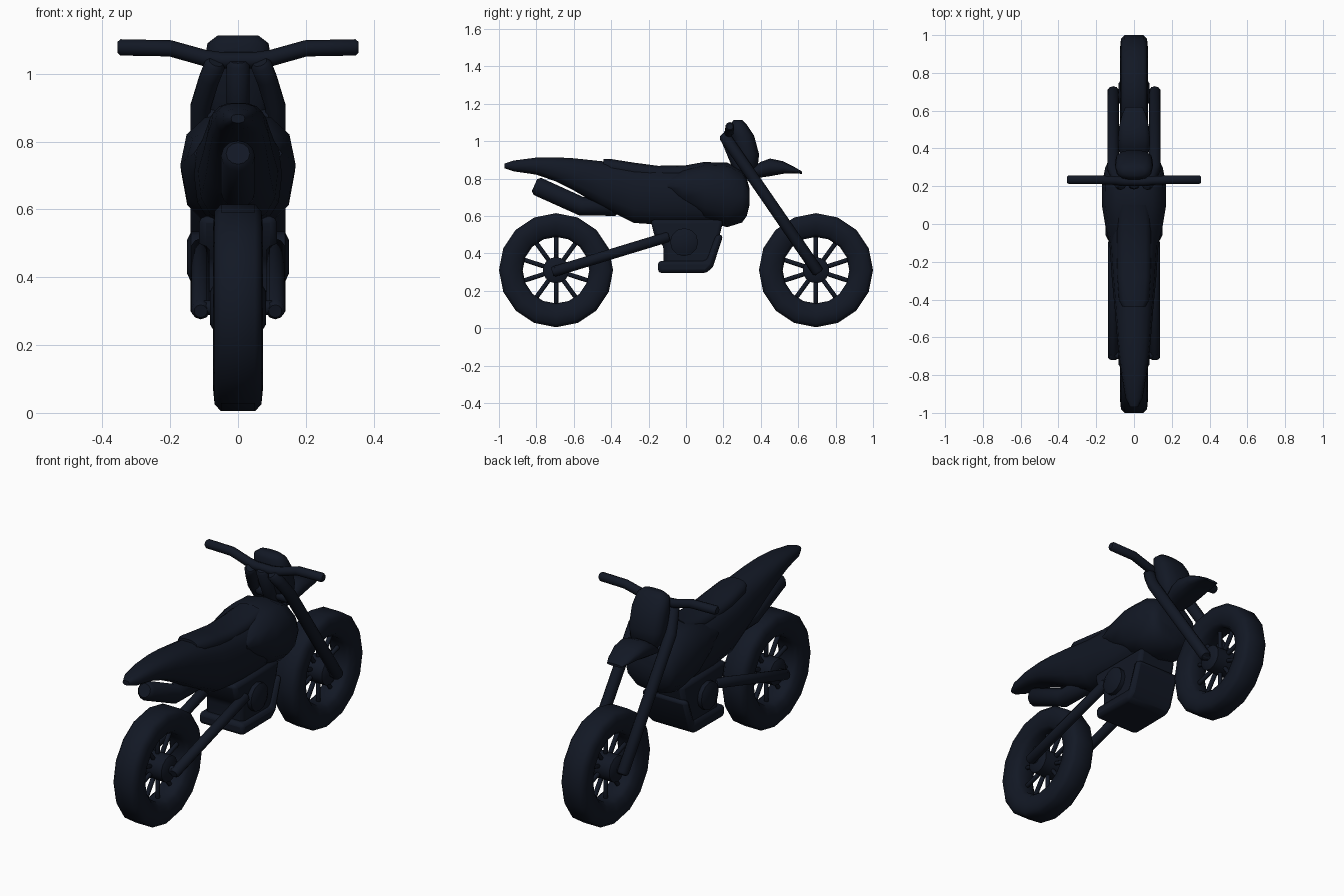
import bpy, bmesh, math
from mathutils import Vector

if "Cube" in bpy.data.objects:
    bpy.data.objects.remove(bpy.data.objects["Cube"])

mat = bpy.data.materials.new("dark_navy")
mat.diffuse_color = (0.006, 0.009, 0.018, 1)
mat.use_nodes = True
mat.node_tree.nodes["Principled BSDF"].inputs["Base Color"].default_value = mat.diffuse_color


def finish(bm, name, angle=40):
    bmesh.ops.recalc_face_normals(bm, faces=bm.faces)
    me = bpy.data.meshes.new(name)
    bm.to_mesh(me)
    bm.free()
    ob = bpy.data.objects.new(name, me)
    bpy.context.collection.objects.link(ob)
    me.materials.append(mat)
    bpy.ops.object.select_all(action='DESELECT')
    ob.select_set(True)
    bpy.context.view_layer.objects.active = ob
    bpy.ops.object.shade_smooth_by_angle(angle=math.radians(angle))
    return ob


def skin(bm, rings, caps=True):
    loops = [[bm.verts.new(p) for p in r] for r in rings]
    n = len(loops[0])
    for a, b in zip(loops, loops[1:]):
        for i in range(n):
            j = (i + 1) % n
            bm.faces.new((a[i], a[j], b[j], b[i]))
    if caps:
        bm.faces.new(loops[0])
        bm.faces.new(loops[-1])
    return loops


def loft(name, sections, axis='y', power=2.6, n=14):
    """Sections: (position, low, high, half width), rounded cross-sections."""
    rings = []
    for t, lo, hi, w in sections:
        ring = []
        for k in range(n):
            a = 2 * math.pi * k / n
            c, s = math.cos(a), math.sin(a)
            x = w * math.copysign(abs(c) ** (2 / power), c)
            v = (lo + hi) / 2 + (hi - lo) / 2 * math.copysign(abs(s) ** (2 / power), s)
            ring.append((x, t, v) if axis == 'y' else (x, v, t))
        rings.append(ring)
    bm = bmesh.new()
    skin(bm, rings)
    return finish(bm, name, 50)


def tube(name, points, radius, n=10):
    """Round bar through points with slightly rounded ends."""
    pts = [Vector(p) for p in points]
    d0 = (pts[1] - pts[0]).normalized()
    d1 = (pts[-1] - pts[-2]).normalized()
    e = radius * 0.35
    path = [pts[0], pts[0] + d0 * e] + pts[1:-1] + [pts[-1] - d1 * e, pts[-1]]
    rings = []
    for i, p in enumerate(path):
        d = (path[min(i + 1, len(path) - 1)] - path[max(i - 1, 0)]).normalized()
        u = d.cross(Vector((1, 0, 0)) if abs(d.x) < 0.8 else Vector((0, 1, 0))).normalized()
        v = d.cross(u)
        r = radius * (0.7 if i in (0, len(path) - 1) else 1)
        rings.append([p + r * (u * math.cos(2 * math.pi * k / n) + v * math.sin(2 * math.pi * k / n))
                      for k in range(n)])
    bm = bmesh.new()
    skin(bm, rings)
    return finish(bm, name, 50)


def lathe(name, profile, y, z, n=16, closed=False):
    """Revolve (x, radius) points about an axle along x."""
    rings = [[(x, y + r * math.sin(2 * math.pi * k / n), z + r * math.cos(2 * math.pi * k / n))
              for k in range(n)] for x, r in profile]
    bm = bmesh.new()
    loops = skin(bm, rings, not closed)
    if closed:
        a, b = loops[-1], loops[0]
        for i in range(n):
            j = (i + 1) % n
            bm.faces.new((a[i], a[j], b[j], b[i]))
    return finish(bm, name, 50)


def slab(name, outline, w, bevel):
    """Side outline (y, z) extruded across x with softened edges."""
    bm = bmesh.new()
    skin(bm, [[(s * w, y, z) for y, z in outline] for s in (-1, 1)])
    ob = finish(bm, name)
    m = ob.modifiers.new("bevel", 'BEVEL')
    m.width, m.segments = bevel, 2
    return ob


# Wheels: tyre, hub, axle and ten spokes each
half = [(0.05, 0.305), (0.069, 0.285), (0.073, 0.245), (0.06, 0.195), (0.04, 0.178)]
tyre = half + [(-x, r) for x, r in reversed(half)]
for label, y in (("front", 0.695), ("rear", -0.695)):
    lathe(label + "_tyre", tyre, y, 0.31, 16, True)
    lathe(label + "_hub", [(-0.082, 0.05), (-0.07, 0.07), (0.07, 0.07), (0.082, 0.05)], y, 0.31, 14)
    tube(label + "_axle", [(-0.13, y, 0.31), (0.13, y, 0.31)], 0.022)
    for k in range(10):
        a = 2 * math.pi * k / 10
        c, s = math.cos(a), math.sin(a)
        tube(label + "_spoke", [(0, y + 0.05 * s, 0.31 + 0.05 * c),
                                (0, y + 0.2 * s, 0.31 + 0.2 * c)], 0.012, 6)

# Tail and main body
loft("tail_body", [(-0.97, 0.855, 0.88, 0.02), (-0.92, 0.838, 0.897, 0.045),
                   (-0.8, 0.82, 0.913, 0.066), (-0.7, 0.785, 0.915, 0.08),
                   (-0.6, 0.735, 0.91, 0.09), (-0.45, 0.645, 0.895, 0.102),
                   (-0.28, 0.56, 0.87, 0.118), (-0.1, 0.548, 0.855, 0.13),
                   (0.05, 0.548, 0.855, 0.13), (0.2, 0.55, 0.85, 0.12)])

# Seat
loft("seat", [(-0.44, 0.84, 0.905, 0.06), (-0.40, 0.82, 0.905, 0.08), (-0.28, 0.8, 0.886, 0.088),
              (-0.15, 0.78, 0.869, 0.09), (0, 0.78, 0.872, 0.09), (0.1, 0.8, 0.89, 0.08)])

# Tank with side shrouds
loft("tank", [(-0.1, 0.73, 0.80, 0.13), (-0.02, 0.655, 0.85, 0.15), (0.1, 0.575, 0.888, 0.17),
              (0.22, 0.54, 0.885, 0.168), (0.30, 0.565, 0.845, 0.152),
              (0.325, 0.6, 0.80, 0.14), (0.34, 0.66, 0.745, 0.12)], power=2.5, n=12)

# Engine, skid plate and round side covers
slab("engine", [(-0.19, 0.58), (0.2, 0.58), (0.165, 0.43), (0.12, 0.32), (0.09, 0.31),
                (-0.12, 0.31), (-0.12, 0.44), (-0.17, 0.5)], 0.115, 0.02)
slab("skid_plate", [(-0.15, 0.295), (0.11, 0.295), (0.145, 0.33), (0.2, 0.5), (0.16, 0.5),
                    (0.11, 0.36), (-0.15, 0.36)], 0.135, 0.02)
lathe("engine_cover", [(-0.15, 0.05), (-0.138, 0.075), (0.138, 0.075), (0.15, 0.05)], -0.01, 0.46, 12)

# Exhaust under the tail
tube("exhaust", [(0, -0.81, 0.765), (0, -0.56, 0.652), (0, -0.36, 0.65)], 0.05, 12)

# Fork legs and swing arms on both sides
for s, side in ((1, "right"), (-1, "left")):
    tube(side + "_fork", [(s * 0.065, 0.2, 1.035), (s * 0.085, 0.235, 0.985),
                          (s * 0.11, 0.29, 0.905), (s * 0.11, 0.71, 0.295)], 0.031)
    tube(side + "_swing_arm", [(s * 0.11, -0.09, 0.49), (s * 0.11, -0.715, 0.3)], 0.028)

# Steering clamps and stem
tube("lower_clamp", [(-0.1, 0.31, 0.87), (0.1, 0.31, 0.87)], 0.028)
tube("steering_stem", [(0, 0.21, 1.04), (0, 0.31, 0.8)], 0.035)

# Handlebar
bar = [(0.05, 0.225, 1.04), (0.1, 0.23, 1.047), (0.2, 0.235, 1.075), (0.355, 0.235, 1.078)]
tube("handlebar", [(-x, y, z) for x, y, z in reversed(bar)] + bar, 0.024)

# Front plate and fender
loft("front_plate", [(0.83, 0.31, 0.36, 0.06), (0.87, 0.29, 0.385, 0.09), (0.93, 0.265, 0.392, 0.1),
                     (1.03, 0.24, 0.365, 0.1), (1.09, 0.235, 0.325, 0.09),
                     (1.113, 0.255, 0.30, 0.06)], axis='z')
loft("front_fender", [(0.33, 0.79, 0.85, 0.065), (0.40, 0.805, 0.89, 0.083), (0.45, 0.812, 0.908, 0.085),
                      (0.52, 0.825, 0.893, 0.078), (0.58, 0.827, 0.862, 0.063),
                      (0.62, 0.825, 0.838, 0.045)])
